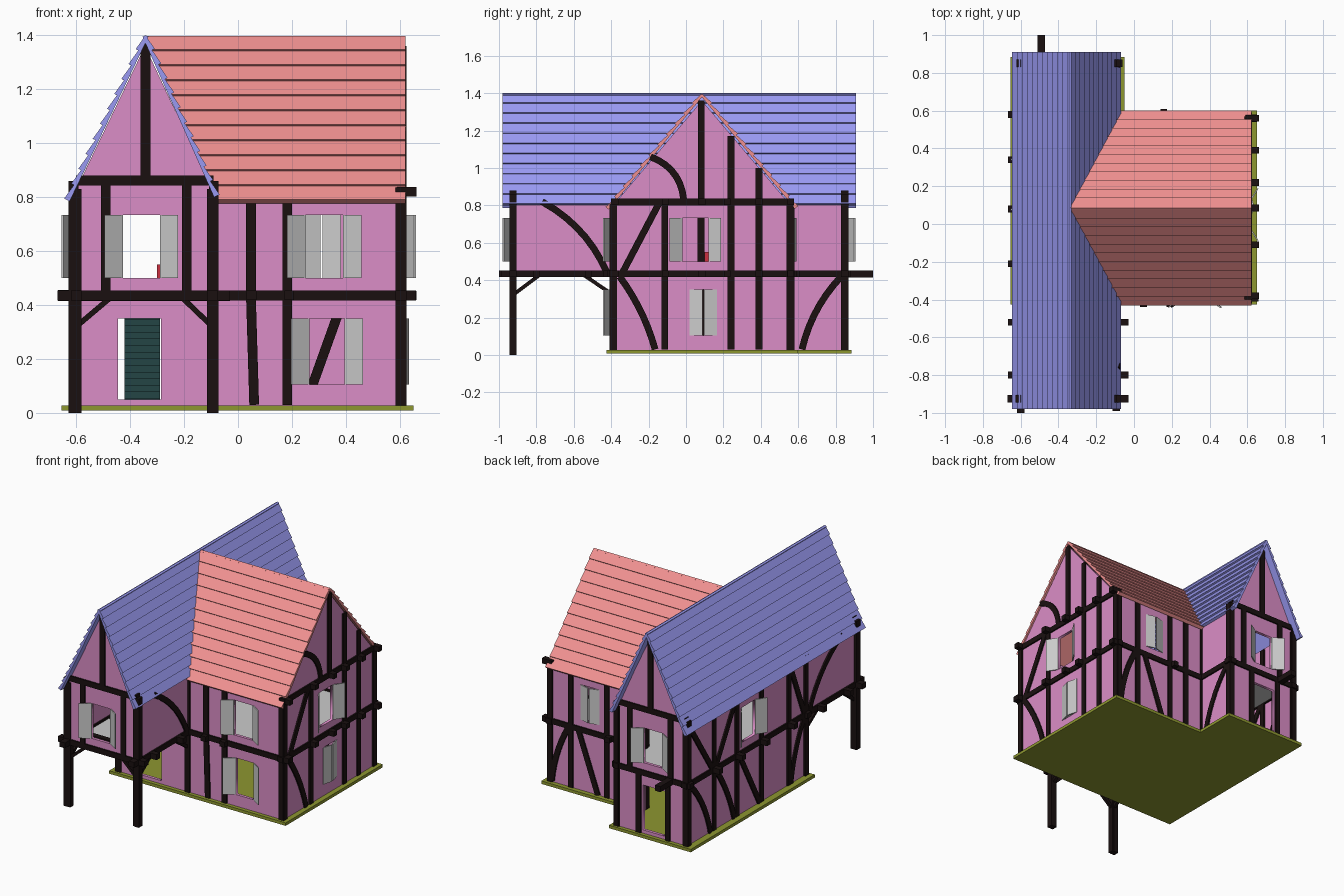
import bpy, bmesh
from math import cos, sin, pi
from mathutils import Vector

if "Cube" in bpy.data.objects:
    bpy.data.objects.remove(bpy.data.objects["Cube"])


def material(name, rgb):
    m = bpy.data.materials.new(name)
    m.diffuse_color = (*rgb, 1)
    m.use_nodes = True
    m.node_tree.nodes["Principled BSDF"].inputs["Base Color"].default_value = m.diffuse_color
    return m


PINK = material("plaster", (0.71, 0.27, 0.57))
DARK = material("timber", (0.010, 0.005, 0.005))
BLUE = material("main_tiles", (0.32, 0.32, 0.89))
SALMON = material("wing_tiles", (0.87, 0.28, 0.28))
OLIVE = material("foundation", (0.27, 0.31, 0.03))
TEAL = material("stair_paint", (0.017, 0.06, 0.06))
RED = material("cabinet_paint", (0.6, 0.03, 0.05))


def finish(bm, name, mat=None):
    bmesh.ops.recalc_face_normals(bm, faces=bm.faces)
    me = bpy.data.meshes.new(name)
    bm.to_mesh(me)
    bm.free()
    if mat:
        me.materials.append(mat)
    ob = bpy.data.objects.new(name, me)
    bpy.context.collection.objects.link(ob)
    return ob


def loft(bm, sections):
    rings = [[bm.verts.new(p) for p in s] for s in sections]
    for a, b in zip(rings, rings[1:]):
        for i in range(len(a)):
            j = (i + 1) % len(a)
            bm.faces.new((a[i], a[j], b[j], b[i]))
    bm.faces.new(rings[0])
    bm.faces.new(rings[-1])


def box(bm, x0, x1, y0, y1, z0, z1):
    loft(bm, [[(x0, y0, z), (x1, y0, z), (x1, y1, z), (x0, y1, z)] for z in (z0, z1)])


def P(w, u, v, n=0.0):
    """Wall coordinates (along, up, outward) to world; w = (axis, offset, outward sign)."""
    return (u, w[1] + w[2] * n, v) if w[0] == 'y' else (w[1] + w[2] * n, u, v)


def wall(name, w, outline, holes=()):
    cu = bpy.data.curves.new(name, 'CURVE')
    cu.dimensions, cu.fill_mode, cu.extrude = '2D', 'BOTH', 0.01
    rects = [[(a, c), (b, c), (b, d), (a, d)] for a, b, c, d in holes]
    for loop in [outline] + rects:
        sp = cu.splines.new('POLY')
        sp.points.add(len(loop) - 1)
        for pt, (u, v) in zip(sp.points, loop):
            pt.co = (u, v, 0, 1)
        sp.use_cyclic_u = True
    tmp = bpy.data.objects.new(name + "_outline", cu)
    bpy.context.collection.objects.link(tmp)
    me = bpy.data.meshes.new_from_object(tmp.evaluated_get(bpy.context.evaluated_depsgraph_get()))
    bpy.data.objects.remove(tmp)
    bm = bmesh.new()
    bm.from_mesh(me)
    bmesh.ops.remove_doubles(bm, verts=bm.verts, dist=1e-5)
    for v in bm.verts:
        v.co = P(w, *v.co)
    finish(bm, name, PINK)


def arc(p, q, bulge):
    p, q = Vector(p), Vector(q)
    d = q - p
    c = (p + q) / 2 + Vector((-d.y, d.x)).normalized() * bulge * 2
    return [p * (1 - t) ** 2 + c * 2 * t * (1 - t) + q * t * t for t in [i / 7 for i in range(8)]]


def beams(name, w, lines, width=0.036, depth=0.02):
    bm = bmesh.new()
    for line in lines:
        pts = [Vector(p) for p in line]
        secs = []
        for i, p in enumerate(pts):
            d = (pts[min(i + 1, len(pts) - 1)] - pts[max(i - 1, 0)]).normalized()
            s = Vector((-d.y, d.x)) * width / 2
            secs.append([P(w, *(p + s * a), depth * b) for a, b in ((1, 1), (-1, 1), (-1, -1), (1, -1))])
        loft(bm, secs)
    finish(bm, name, DARK)


def shutters(name, w, a, b, z0, z1, closed=False):
    """A pair of panels hinged at a and b, swung open or nearly closed."""
    bm = bmesh.new()
    for h, s in ((a, -1), (b, 1)):
        e = h - s * ((b - a) / 2 - 0.004) if closed else h + s * 0.068
        n = 0.03 if closed else 0.055
        t = 0.008
        loft(bm, [[P(w, h, z, 0.012), P(w, e, z, n), P(w, e, z, n - t), P(w, h, z, 0.012 - t)] for z in (z0, z1)])
    finish(bm, name)


# Wall planes
FG, BG = ('y', -0.925, -1), ('y', 0.85, 1)
FW, BW = ('y', -0.39, -1), ('y', 0.56, 1)
RG, LW, IN = ('x', 0.605, 1), ('x', -0.60, -1), ('x', -0.095, 1)
UP, LO = (0.5, 0.733), (0.105, 0.35)
GU, DOOR = (-0.427, -0.29), (-0.445, -0.285, 0.05, 0.35)

# Plaster walls with window and door openings
gable = [(-0.095, 0.83), (-0.345, 1.36), (-0.6, 0.83)]
wall("front_gable_wall", FG, [(-0.6, 0.42), (-0.095, 0.42)] + gable, [(*GU, *UP)])
wall("back_gable_wall", BG, [(-0.6, 0.02), (-0.095, 0.02)] + gable, [(*GU, *UP), DOOR])
wall("front_wall", FW, [(-0.6, 0.02), (0.605, 0.02), (0.605, 0.81), (-0.095, 0.81), (-0.095, 0.43), (-0.6, 0.43)],
     [DOOR, (0.265, 0.395, *LO), (0.25, 0.39, *UP)])
wall("back_wall", BW, [(-0.095, 0.02), (0.605, 0.02), (0.605, 0.81), (-0.095, 0.81)], [(0.24, 0.38, *UP)])
wall("right_gable_wall", RG, [(-0.39, 0.02), (0.56, 0.02), (0.56, 0.8), (0.085, 1.36), (-0.39, 0.8)],
     [(-0.02, 0.12, *UP), (0.025, 0.16, *LO)])
wall("left_wall", LW, [(-0.925, 0.42), (-0.39, 0.42), (-0.39, 0.02), (0.85, 0.02), (0.85, 0.83), (-0.925, 0.83)],
     [(0.14, 0.28, *UP)])
wall("overhang_side_wall", IN, [(-0.925, 0.42), (-0.39, 0.42), (-0.39, 0.83), (-0.925, 0.83)])
wall("rear_side_wall", IN, [(0.56, 0.02), (0.85, 0.02), (0.85, 0.83), (0.56, 0.83)])

# Shutters
shutters("front_gable_shutters", FG, *GU, *UP)
shutters("back_gable_shutters", BG, *GU, *UP)
shutters("front_upper_shutters", FW, 0.25, 0.39, *UP)
shutters("front_lower_shutters", FW, 0.265, 0.395, *LO)
shutters("back_shutters", BW, 0.24, 0.38, *UP, closed=True)
shutters("right_upper_shutters", RG, -0.02, 0.12, *UP)
shutters("right_lower_shutters", RG, 0.02, 0.165, *LO, closed=True)
shutters("left_shutters", LW, 0.14, 0.28, *UP)


def post(u, z0, z1):
    return [(u, z0), (u, z1)]


def rail(u0, u1, z):
    return [(u0, z), (u1, z)]


# Timber framing, wall by wall
gable_frame = [post(-0.49, 0.44, 0.86), post(-0.19, 0.44, 0.86), rail(-0.6, -0.09, 0.862)]
beams("front_gable_frame", FG, gable_frame + [post(-0.61, 0, 0.86), post(-0.09, 0, 0.86), rail(-0.67, -0.03, 0.435),
      post(-0.343, 0.86, 1.37)])
beams("front_knee_braces", FG, [[(-0.6, 0.32), (-0.47, 0.43)], [(-0.21, 0.43), (-0.09, 0.315)]], 0.02, 0.01)
beams("back_gable_frame", BG, gable_frame + [post(-0.605, 0.02, 0.86), post(-0.09, 0.02, 0.86), rail(-0.64, -0.06, 0.435),
      post(-0.343, 0.86, 1.37), post(-0.47, 0.02, 0.43), post(-0.255, 0.02, 0.43)])
beams("front_frame", FW, [[(0.06, 0.03), (0.048, 0.43)], post(0.048, 0.43, 0.8), post(0.183, 0.03, 0.8),
      post(0.603, 0.02, 0.81), post(-0.09, 0.02, 0.81), post(-0.605, 0.02, 0.43), rail(-0.64, 0.66, 0.435)])
beams("back_frame", BW, [post(0.05, 0.03, 0.8), post(0.183, 0.03, 0.8), post(0.45, 0.03, 0.8), post(0.603, 0.02, 0.81),
      post(-0.09, 0.02, 0.81), rail(-0.09, 0.65, 0.435), [(0.25, 0.03), (0.39, 0.42)], arc((0.47, 0.42), (0.59, 0.04), 0.02)])
beams("right_gable_frame", RG, [post(-0.39, 0.02, 0.81), post(-0.113, 0.03, 0.81), post(0.24, 0.03, 1.17),
      post(0.39, 0.03, 1.0), post(0.556, 0.02, 0.81), post(0.082, 0.82, 1.36), rail(-0.42, 0.59, 0.435),
      rail(-0.4, 0.57, 0.818), arc((-0.355, 0.42), (-0.165, 0.03), 0.02), [(-0.345, 0.43), (-0.145, 0.81)],
      arc((-0.19, 1.06), (-0.012, 0.83), 0.045)])
beams("left_frame", LW, [post(u, 0.03, 0.82) for u in (0.58, 0.34, 0.08, -0.21)] +
      [post(-0.925, 0, 0.83), post(-0.39, 0.02, 0.83), post(0.846, 0.02, 0.83), rail(-1.0, 0.88, 0.435),
       arc((0.83, 0.42), (0.62, 0.03), -0.03), arc((0.56, 0.42), (0.37, 0.03), -0.02),
       arc((-0.37, 0.42), (-0.23, 0.03), 0.02), [(0.1, 0.03), (0.31, 0.42)],
       [(0.83, 0.8), (0.6, 0.45)], [(0.36, 0.8), (0.56, 0.45)], [(-0.37, 0.45), (-0.23, 0.8)],
       arc((-0.77, 0.82), (-0.42, 0.435), 0.045)])
beams("inner_side_frame", IN, [post(-0.925, 0, 0.83), post(0.846, 0.02, 0.83), rail(-0.99, -0.39, 0.435),
      rail(0.56, 0.88, 0.435), arc((0.62, 0.03), (0.83, 0.42), 0.03), arc((-0.77, 0.82), (-0.42, 0.435), 0.045)])
for side, w in (("left", LW), ("right", IN)):
    beams(side + "_knee_braces", w, [[(-0.92, 0.325), (-0.78, 0.43)], [(-0.55, 0.43), (-0.41, 0.335)]], 0.02, 0.01)

# Projecting joist ends
bm = bmesh.new()
for y in (0.58, 0.34, 0.08, -0.21):
    box(bm, -0.668, -0.59, y - 0.018, y + 0.018, 0.42, 0.455)
for y in (-0.52, -0.8):
    box(bm, -0.668, -0.03, y - 0.018, y + 0.018, 0.415, 0.452)
for y in (0.56, 0.39, 0.22, 0.085, -0.11, -0.38):
    for z in (0.435, 0.82):
        box(bm, 0.59, 0.662, y - 0.018, y + 0.018, z - 0.017, z + 0.017)
for x in (0.05, 0.19):
    box(bm, x - 0.018, x + 0.018, -0.44, -0.38, 0.418, 0.453)
box(bm, 0.14, 0.175, 0.55, 0.61, 0.418, 0.453)
box(bm, -0.51, -0.47, 0.84, 1.0, 0.415, 0.452)
finish(bm, "joist_ends", DARK)


# Roofs of overlapping tile courses
def roof(name, axis, ridge, eaves, a, b, mat, thick, cut=None, courses=11):
    bm = bmesh.new()
    top = Vector(ridge)
    for eave in eaves:
        d = Vector(eave) - top
        n = Vector((d.y, -d.x)).normalized()
        if n.y < 0:
            n = -n
        for i in range(courses):
            p, q = top + d * i / courses, top + d * (i + 1) / courses
            quad = [p, q + n * 0.011, q - n * thick, p - n * thick]
            loft(bm, [[P((axis, s, 1), *c) for c in quad] for s in (a, b)])
    if cut:
        bmesh.ops.bisect_plane(bm, geom=bm.verts[:] + bm.edges[:] + bm.faces[:], plane_co=cut[0],
                               plane_no=cut[1], clear_inner=True)
    finish(bm, name, mat)


roof("main_roof", 'y', (-0.343, 1.4), [(-0.635, 0.79), (-0.078, 0.805)], -0.98, 0.91, BLUE, 0.012)
roof("wing_roof", 'x', (0.085, 1.397), [(-0.422, 0.785), (0.592, 0.79)], -0.36, 0.622, SALMON, 0.012,
     cut=((-0.345, 0, 1.39), (0.595, 0, 0.265)))

# Foundation slab
bm = bmesh.new()
outline = [(-0.655, -0.425), (0.65, -0.425), (0.65, 0.6), (-0.05, 0.6), (-0.05, 0.885), (-0.655, 0.885)]
loft(bm, [[(x, y, z) for x, y in outline] for z in (0.008, 0.028)])
finish(bm, "foundation_slab", OLIVE)

# Upper floor
bm = bmesh.new()
box(bm, -0.595, -0.1, -0.92, 0.845, 0.425, 0.44)
box(bm, -0.1, 0.6, -0.385, 0.555, 0.425, 0.44)
finish(bm, "upper_floor")

# Indoor stair and cabinet
bm = bmesh.new()
for i in range(16):
    z = 0.03 + i * 0.0245
    box(bm, -0.42, -0.29, 0.05 + i * 0.03, 0.085 + i * 0.03, z, z + 0.0245)
finish(bm, "stair", TEAL)
bm = bmesh.new()
box(bm, -0.3, -0.2, 0.1, 0.22, 0.44, 0.55)
finish(bm, "cabinet", RED)
